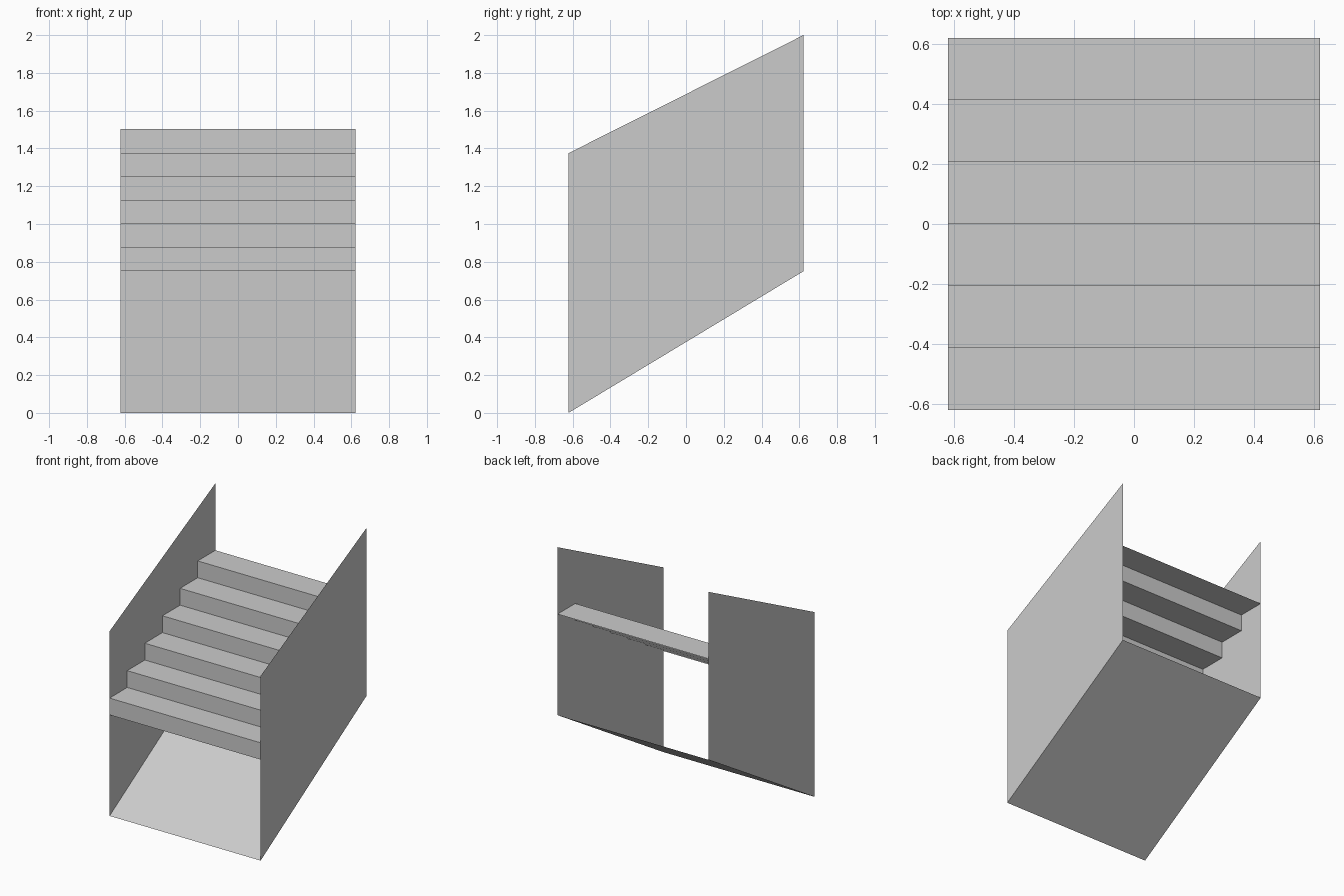
import bpy

if "Cube" in bpy.data.objects:
    bpy.data.objects.remove(bpy.data.objects["Cube"])

HALF = 0.622      # half width and half depth
STEPS = 6
RUN = 2 * HALF / STEPS
RISE = 0.125
BASE = 0.752      # underside of the first riser

grey = bpy.data.materials.new("plain grey")
grey.diffuse_color = (0.6, 0.6, 0.6, 1)
grey.use_nodes = True
grey.node_tree.nodes["Principled BSDF"].inputs["Base Color"].default_value = grey.diffuse_color


def sheet(name, verts, faces):
    mesh = bpy.data.meshes.new(name)
    mesh.from_pydata(verts, [], faces)
    mesh.materials.append(grey)
    obj = bpy.data.objects.new(name, mesh)
    bpy.context.collection.objects.link(obj)
    return obj


# Slanted side walls, facing outward
wall = [(-HALF, 0), (HALF, 0.75), (HALF, 2.0), (-HALF, 1.375)]
for name, x, face in (("right_wall", HALF, (0, 1, 2, 3)),
                      ("left_wall", -HALF, (3, 2, 1, 0))):
    sheet(name, [(x, y, z) for y, z in wall], [face])

# Sloping underside
sheet("bottom_ramp",
      [(-HALF, -HALF, 0), (-HALF, HALF, 0.75), (HALF, HALF, 0.75), (HALF, -HALF, 0)],
      [(0, 1, 2, 3)])

# Open stair sheet: zigzag profile of risers and treads
profile = [(-HALF, BASE)]
for i in range(STEPS):
    top = BASE + (i + 1) * RISE
    profile += [(-HALF + i * RUN, top), (-HALF + (i + 1) * RUN, top)]
verts = [(x, y, z) for y, z in profile for x in (-HALF, HALF)]
faces = [(2 * i, 2 * i + 1, 2 * i + 3, 2 * i + 2) for i in range(len(profile) - 1)]
sheet("stairs", verts, faces)
